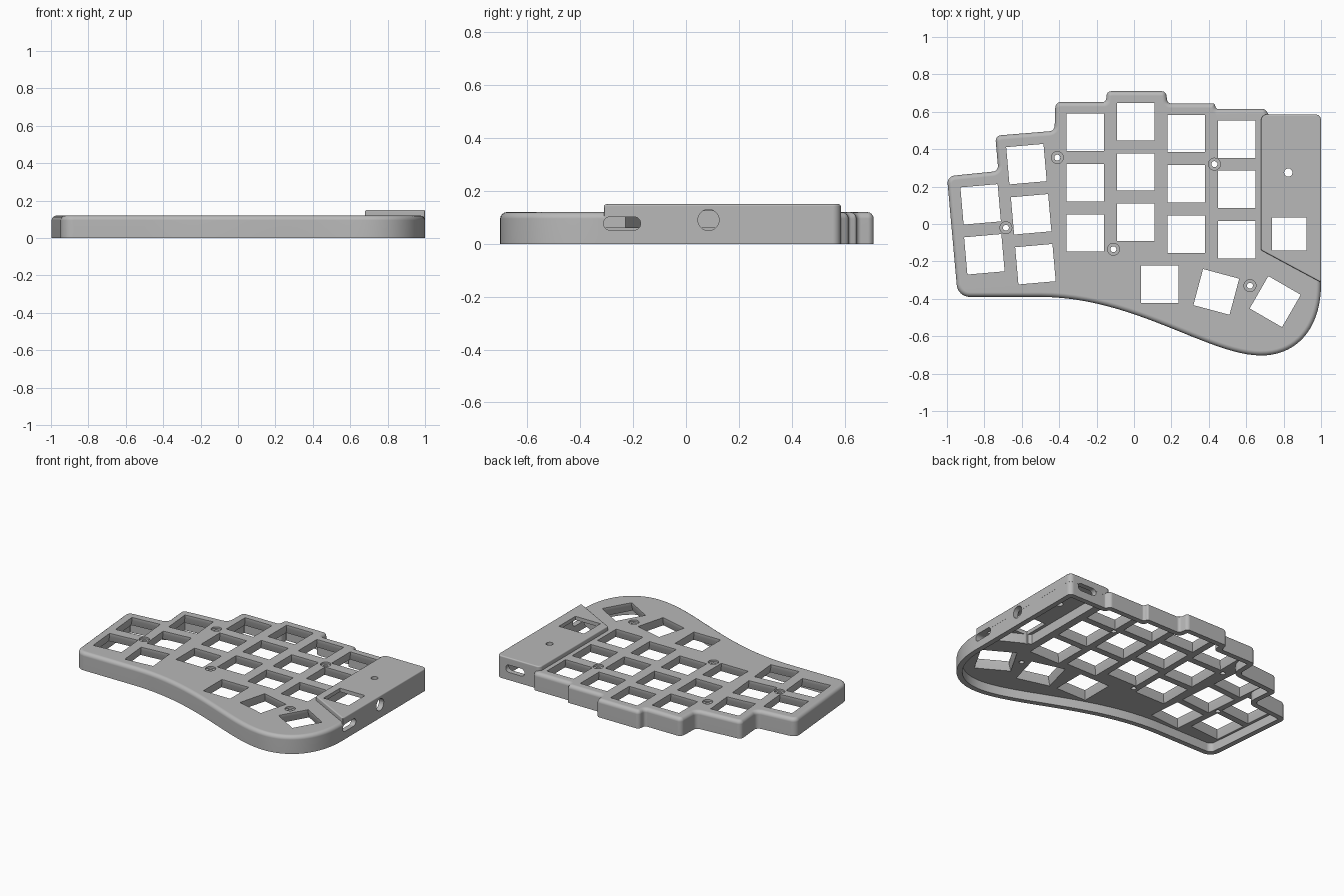
import bpy, bmesh, math
from mathutils import Vector, Matrix

cube = bpy.data.objects.get("Cube")
if cube:
    bpy.data.objects.remove(cube, do_unlink=True)

grey = bpy.data.materials.new("case_grey")
grey.use_nodes = True
grey.diffuse_color = (0.48, 0.48, 0.48, 1)
grey.node_tree.nodes["Principled BSDF"].inputs["Base Color"].default_value = (0.48, 0.48, 0.48, 1)


def outline(corners, inset=0.0, seg=6):
    """Clockwise corners (x, y, radius) -> inset outline with rounded corners."""
    pts = [Vector(c[:2]) for c in corners]
    n = len(pts)
    dirs = [(pts[(i + 1) % n] - pts[i]).normalized() for i in range(n)]
    moved, turns = [], []
    for i in range(n):
        a, b = dirs[i - 1], dirs[i]
        na, nb = Vector((a.y, -a.x)), Vector((b.y, -b.x))
        moved.append(pts[i] + (na + nb) * inset / (1 + na.dot(nb)))
        turns.append(a.x * b.y - a.y * b.x)
    out = []
    for i in range(n):
        p, prev, nxt = moved[i], moved[i - 1], moved[(i + 1) % n]
        r = corners[i][2]
        if r == 0:
            out.append(p)
            continue
        r = max(r - inset, 0.003) if turns[i] < 0 else r + inset
        half = dirs[i - 1].angle(dirs[i]) / 2
        t = min(r * math.tan(half), 0.499 * min((p - prev).length, (nxt - p).length))
        start, end = p - dirs[i - 1] * t, p + dirs[i] * t
        w = math.cos(half)
        for k in range(seg + 1):
            u = k / seg
            f, g, h = (1 - u) ** 2, 2 * u * (1 - u) * w, u * u
            out.append((start * f + p * g + end * h) / (f + g + h))
    return out


def add_loft(bm, rings, matrix=Matrix()):
    """Closed solid through rings of (outline, z)."""
    loops = [[bm.verts.new(matrix @ Vector((p.x, p.y, z))) for p in pts] for pts, z in rings]
    n = len(loops[0])
    for lo, hi in zip(loops, loops[1:]):
        for i in range(n):
            j = (i + 1) % n
            bm.faces.new((lo[i], lo[j], hi[j], hi[i]))
    bm.faces.new(loops[0])
    bm.faces.new(loops[-1])


def make(name, lofts):
    bm = bmesh.new()
    for loft in lofts:
        add_loft(bm, *loft)
    bmesh.ops.recalc_face_normals(bm, faces=bm.faces)
    mesh = bpy.data.meshes.new(name)
    bm.to_mesh(mesh)
    bm.free()
    mesh.materials.append(grey)
    obj = bpy.data.objects.new(name, mesh)
    bpy.context.collection.objects.link(obj)
    return obj


def combine(target, other, operation):
    other.hide_render = True
    mod = target.modifiers.new(other.name, 'BOOLEAN')
    mod.operation, mod.solver, mod.object = operation, 'EXACT', other
    bpy.context.view_layer.objects.active = target
    bpy.ops.object.modifier_apply(modifier=mod.name)
    bpy.data.objects.remove(other, do_unlink=True)


def rect(w, h, r=0.0):
    return [(-w / 2, -h / 2, r), (-w / 2, h / 2, r), (w / 2, h / 2, r), (w / 2, -h / 2, r)]


def bezier(a, b, c, d, n):
    a, b, c, d = map(Vector, (a, b, c, d))
    for k in range(n):
        t = k / n
        p = a * (1 - t) ** 3 + b * 3 * t * (1 - t) ** 2 + c * 3 * t * t * (1 - t) + d * t ** 3
        yield (p.x, p.y, 0)


# Case outline: stepped back edge, then the curved palm edge
CASE = [(-0.942, -0.39, 0.07), (-1.0, 0.255, 0.04), (-0.725, 0.283, 0.03), (-0.742, 0.472, 0.03),
        (-0.425, 0.498, 0.03), (-0.42, 0.652, 0.03), (-0.15, 0.652, 0.02), (-0.145, 0.71, 0.025),
        (0.17, 0.71, 0.025), (0.18, 0.645, 0.02), (0.43, 0.645, 0.013), (0.44, 0.615, 0.013),
        (0.70, 0.615, 0.025), (0.72, 0.585, 0.012), (1.0, 0.585, 0.03)]
palm = list(bezier((-0.5, -0.39), (0.0, -0.39), (0.4, -0.703), (0.68, -0.703), 24))
palm += list(bezier((0.68, -0.703), (0.87, -0.703), (1.0, -0.56), (1.0, -0.32), 18))
CASE += [(1.0, -0.32, 0)] + palm[:0:-1] + [palm[0]]
BLOCK = [(0.68, -0.14, 0.01), (0.68, 0.585, 0.03), (1.0, 0.585, 0.03), (1.0, -0.312, 0.004)]


def rounded_slab(corners, bottom, top, radius, grow=0.0):
    rings = [(outline(corners, -grow), bottom)]
    for k in range(5):
        a = k / 4 * math.pi / 2
        rings.append((outline(corners, radius * (1 - math.cos(a)) - grow),
                      top - radius * (1 - math.sin(a))))
    return rings


# Main shell and raised controller cover
case = make("keyboard_case", [(rounded_slab(CASE, 0.0, 0.12, 0.025),)])
combine(case, make("controller_cover", [(rounded_slab(BLOCK, 0.09, 0.15, 0.008, 0.0005),)]), 'UNION')

# Hollow underside and deeper controller pocket
inner = outline(CASE, 0.035)
combine(case, make("underside_cavity", [([(inner, -0.05), (inner, 0.06)],)]), 'DIFFERENCE')
pocket = outline(BLOCK, 0.035)
combine(case, make("controller_pocket", [([(pocket, 0.045), (pocket, 0.125)],)]), 'DIFFERENCE')

# Switch openings, flared below the plate
keys = [(-0.82, 0.105, 5), (-0.80, -0.162, 5), (-0.575, 0.32, 5), (-0.55, 0.052, 5), (-0.527, -0.215, 5),
        (0.137, -0.323, 0), (0.44, -0.363, -15), (0.755, -0.415, -30)]
for x, y in ((-0.26, 0.49), (0.01, 0.547), (0.28, 0.484), (0.55, 0.454)):
    keys += [(x, y - 0.269 * row, 0) for row in range(3)]
wide, tight = outline(rect(0.225, 0.225)), outline(rect(0.2, 0.2))
key_rings = [(wide, 0.03), (wide, 0.065), (tight, 0.1), (tight, 0.2)]
combine(case, make("switch_openings", [
    (key_rings, Matrix.Translation((x, y, 0)) @ Matrix.Rotation(math.radians(a), 4, 'Z'))
    for x, y, a in keys]), 'DIFFERENCE')


def circle(r):
    return outline(rect(2 * r, 2 * r, r))


# Countersunk screw holes
screw = [(circle(0.016), 0.0), (circle(0.016), 0.108), (circle(0.032), 0.108), (circle(0.032), 0.2)]
spots = [(-0.41, 0.355), (0.43, 0.32), (-0.685, -0.02), (-0.11, -0.135), (0.62, -0.33)]
combine(case, make("screw_holes", [(screw, Matrix.Translation((x, y, 0))) for x, y in spots]), 'DIFFERENCE')

# Openings through the controller cover: window and reset hole
window, reset = outline(rect(0.187, 0.176)), circle(0.022)
combine(case, make("cover_openings", [
    ([(window, 0.0), (window, 0.3)], Matrix.Translation((0.83, -0.053, 0))),
    ([(reset, 0.0), (reset, 0.3)], Matrix.Translation((0.825, 0.275, 0)))]), 'DIFFERENCE')

# Ports in the side and back walls
slot, jack = outline(rect(0.14, 0.05, 0.024)), circle(0.04)
side = Matrix(((0, 0, 1, 0), (1, 0, 0, 0), (0, 1, 0, 0), (0, 0, 0, 1)))
back = Matrix(((1, 0, 0, 0), (0, 0, 1, 0), (0, 1, 0, 0), (0, 0, 0, 1)))
combine(case, make("port_openings", [
    ([(slot, 0.92), (slot, 1.1)], Matrix.Translation((0, -0.242, 0.077)) @ side),
    ([(jack, 0.92), (jack, 1.1)], Matrix.Translation((0, 0.085, 0.09)) @ side),
    ([(slot, 0.51), (slot, 0.7)], Matrix.Translation((0.865, 0, 0.077)) @ back)]), 'DIFFERENCE')

# Smooth rounded edges, flat plates
bpy.ops.object.select_all(action='DESELECT')
case.select_set(True)
bpy.context.view_layer.objects.active = case
bpy.ops.object.shade_smooth_by_angle(angle=math.radians(30))
weighted = case.modifiers.new("flat_plates", 'WEIGHTED_NORMAL')
weighted.keep_sharp = True
